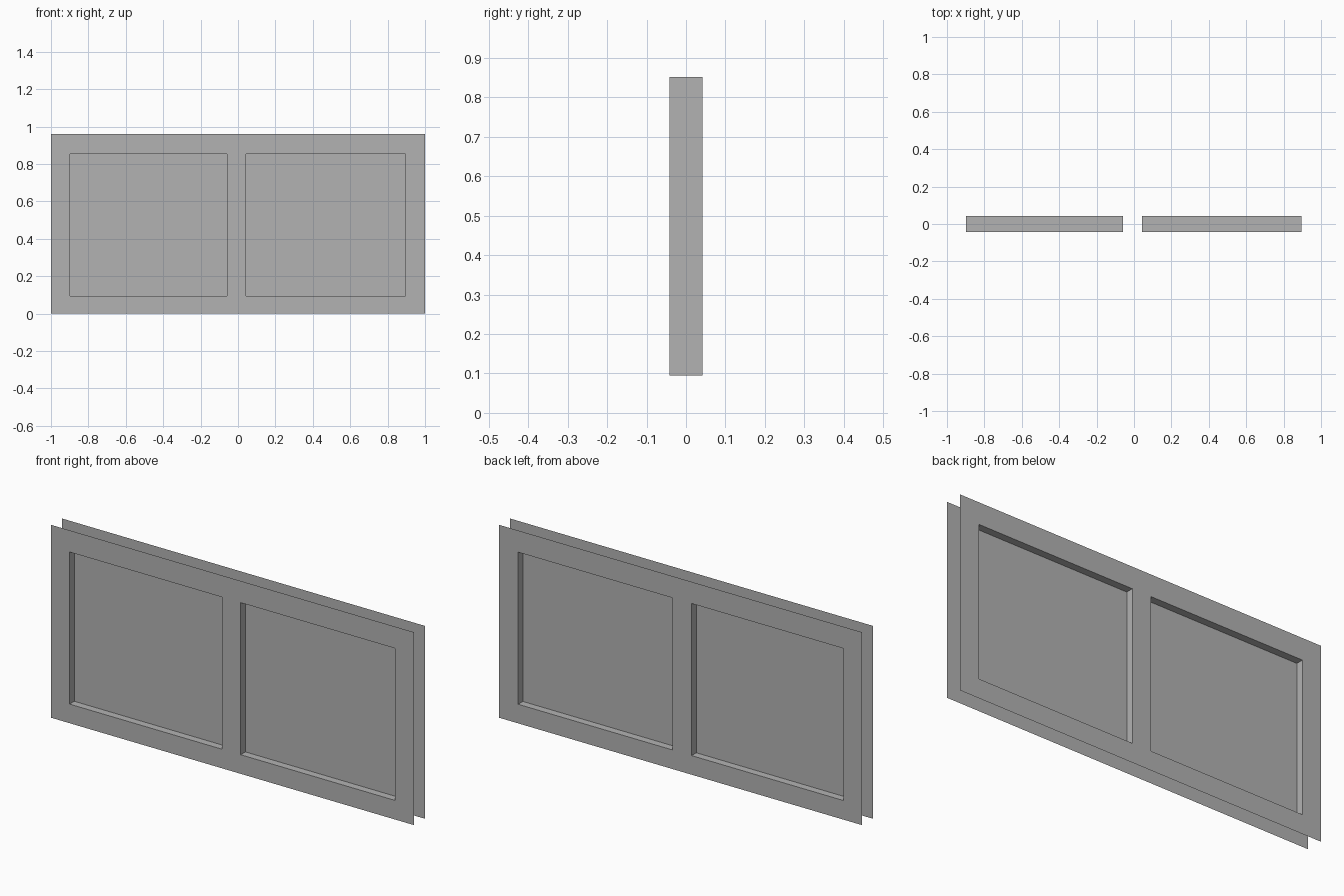
import bpy
import bmesh

HALF_DEPTH = 0.042   # outer sheets sit at +/- this
PANEL_Y = 0.005      # recessed panels sit at +/- this
HEIGHT = 0.96
SILL, HEAD = 0.095, 0.852
OPENINGS = {"right": (-0.898, -0.06), "left": (0.044, 0.895)}

if "Cube" in bpy.data.objects:
    bpy.data.objects.remove(bpy.data.objects["Cube"])

grey = bpy.data.materials.new("plain grey")
grey.use_nodes = True
colour = (0.45, 0.45, 0.45, 1)
grey.diffuse_color = colour
grey.node_tree.nodes["Principled BSDF"].inputs["Base Color"].default_value = colour


def make_object(name, bm):
    bmesh.ops.remove_doubles(bm, verts=bm.verts, dist=1e-5)
    mesh = bpy.data.meshes.new(name)
    bm.to_mesh(mesh)
    bm.free()
    mesh.materials.append(grey)
    obj = bpy.data.objects.new(name, mesh)
    bpy.context.collection.objects.link(obj)


def quad(bm, corners):
    return bm.faces.new([bm.verts.new(c) for c in corners])


def upright(bm, x0, x1, z0, z1, y):
    """Upright rectangle facing away from the middle."""
    face = quad(bm, [(x0, y, z0), (x1, y, z0), (x1, y, z1), (x0, y, z1)])
    if y > 0:
        face.normal_flip()


for side, sign in (("front", -1), ("back", 1)):
    # Thin outer sheet with two rectangular openings
    bm = bmesh.new()
    xs = [-1, *OPENINGS["right"], *OPENINGS["left"], 1]
    zs = [0, SILL, HEAD, HEIGHT]
    for i in range(5):
        for j in range(3):
            if not (j == 1 and i in (1, 3)):
                upright(bm, xs[i], xs[i + 1], zs[j], zs[j + 1], sign * HALF_DEPTH)
    make_object(side + "_frame", bm)

    # Recessed panel in each opening
    for name, (x0, x1) in OPENINGS.items():
        bm = bmesh.new()
        upright(bm, x0, x1, SILL, HEAD, sign * PANEL_Y)
        make_object(f"{side}_{name}_panel", bm)

# Lining around each opening, facing inwards
for name, (x0, x1) in OPENINGS.items():
    bm = bmesh.new()
    ring = [(x0, SILL), (x1, SILL), (x1, HEAD), (x0, HEAD)]
    for (ax, az), (bx, bz) in zip(ring, ring[1:] + ring[:1]):
        quad(bm, [(ax, -HALF_DEPTH, az), (bx, -HALF_DEPTH, bz),
                  (bx, HALF_DEPTH, bz), (ax, HALF_DEPTH, az)])
    make_object(name + "_opening_lining", bm)
